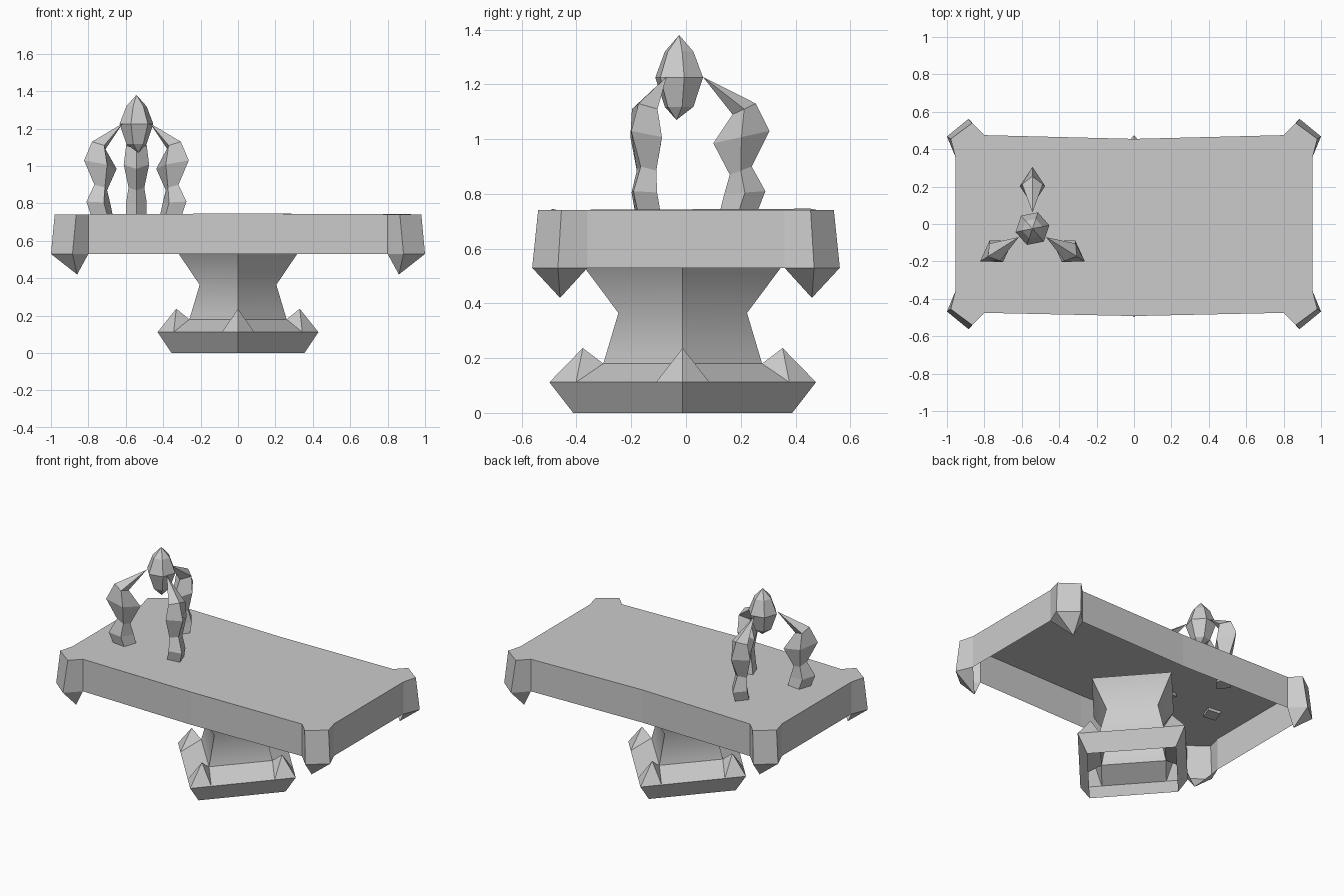
import bpy, bmesh
from math import cos, sin, radians, pi
from mathutils import Vector

cube = bpy.data.objects.get("Cube")
if cube:
    bpy.data.objects.remove(cube, do_unlink=True)

stone = bpy.data.materials.new("grey_stone")
stone.use_nodes = True
GREY = (0.6, 0.6, 0.6, 1)
stone.diffuse_color = GREY
stone.node_tree.nodes["Principled BSDF"].inputs["Base Color"].default_value = GREY


def build(name, faces, smooth=None):
    """Make an object from faces given as lists of corner points."""
    bm = bmesh.new()
    for face in faces:
        bm.faces.new([bm.verts.new(p) for p in face])
    bmesh.ops.remove_doubles(bm, verts=bm.verts, dist=0.0005)
    bmesh.ops.recalc_face_normals(bm, faces=bm.faces)
    mesh = bpy.data.meshes.new(name)
    bm.to_mesh(mesh)
    bm.free()
    mesh.materials.append(stone)
    obj = bpy.data.objects.new(name, mesh)
    bpy.context.collection.objects.link(obj)
    if smooth:
        bpy.ops.object.select_all(action='DESELECT')
        obj.select_set(True)
        bpy.context.view_layer.objects.active = obj
        bpy.ops.object.shade_smooth_by_angle(angle=radians(smooth))
    return obj


def bridge(rings):
    """Quads between successive closed rings."""
    faces = []
    for a, b in zip(rings, rings[1:]):
        n = len(a)
        for i in range(n):
            j = (i + 1) % n
            faces.append([a[i], a[j], b[j], b[i]])
    return faces


# Pedestal: hollow diamond plan, with a spike on each corner of its foot
def diamond(rx, ry, z):
    return [Vector((rx * x, ry * y - 0.012, z))
            for x, y in ((1, 0), (0, 1), (-1, 0), (0, -1))]


foot = diamond(0.355, 0.40, 0)
rim = diamond(0.43, 0.487, 0.112)
spike = diamond(0.33, 0.365, 0.237)
root = diamond(0.26, 0.29, 0.18)
waist = diamond(0.205, 0.235, 0.365)
head = diamond(0.32, 0.362, 0.535)
faces = bridge([root, waist, head])
for i in range(4):
    j = (i + 1) % 4
    near, far = rim[i].lerp(rim[j], 0.2), rim[i].lerp(rim[j], 0.8)
    faces += [
        [foot[i], foot[j], rim[j], far, near, rim[i]],
        [rim[i], near, spike[i]], [far, rim[j], spike[j]],
        [near, root[i], spike[i]], [far, spike[j], root[j]],
        [near, far, root[j], root[i]],
    ]
build("pedestal", faces, smooth=50)

# Table slab: hollow underneath, with flared corners ending in claws
TOP, LOW = 0.742, 0.53
corner_top = [(0.955, 0.36), (0.98, 0.455), (0.865, 0.54), (0.80, 0.475)]
corner_low = [(0.955, 0.36), (1.0, 0.468), (0.885, 0.562), (0.80, 0.475)]
upper, lower, claw_faces = [], [], []
for sx, sy in ((1, 1), (-1, 1), (-1, -1), (1, -1)):
    top = [Vector((sx * x, sy * y, TOP)) for x, y in corner_top]
    low = [Vector((sx * x, sy * y, LOW)) for x, y in corner_low]
    tip = Vector((sx * 0.86, sy * 0.46, 0.42))
    claw_faces += [[low[k], low[k + 1], tip] for k in range(3)]
    if sx != sy:
        top.reverse()
        low.reverse()
    upper += top
    lower += low
    # the long edges bend slightly at their middle
    if sx == sy:
        mid_y = 0.455 if sy > 0 else -0.492
        upper.append(Vector((0, mid_y, TOP + 0.004)))
        lower.append(Vector((0, mid_y, LOW)))
build("table_slab", bridge([upper, lower]) + claw_faces + [upper])

# Three holder prongs: kite sections (inner r, inner z, outer r, outer z, half width)
CENTRE = Vector((-0.543, -0.025, 0))
SECTIONS = [(0.145, 0.72, 0.28, 0.72, 0.055),
            (0.165, 0.80, 0.315, 0.81, 0.055),
            (0.185, 0.87, 0.265, 0.90, 0.042),
            (0.125, 0.985, 0.33, 1.03, 0.068),
            (0.195, 1.09, 0.28, 1.13, 0.055)]
for name, angle in (("back", 90), ("right", 212), ("left", -32)):
    out = Vector((cos(radians(angle)), sin(radians(angle)), 0))
    side = Vector((-out.y, out.x, 0))
    rings = []
    for r_in, z_in, r_out, z_out, w in SECTIONS:
        a = CENTRE + out * r_in + Vector((0, 0, z_in))
        b = CENTRE + out * r_out + Vector((0, 0, z_out))
        m = a.lerp(b, 0.5)
        rings.append([a, m - side * w, b, m + side * w])
    tip = CENTRE + out * 0.086 + Vector((0, 0, 1.228))
    last = rings[-1]
    faces = bridge(rings) + [[last[i], last[(i + 1) % 4], tip] for i in range(4)]
    build(name + "_prong", faces + [rings[0]])

# Faceted crystal held between the prongs
rings = [[CENTRE + Vector((r * cos(i * pi / 3 + t), r * sin(i * pi / 3 + t), z))
          for i in range(6)]
         for r, z, t in ((0.055, 1.118, 0.2), (0.092, 1.225, 0.2), (0.055, 1.32, 0.2))]
tips = [CENTRE + Vector((0.01, -0.01, 1.07)), CENTRE + Vector((0, 0, 1.38))]
faces = bridge(rings)
for ring, tip in zip((rings[0], rings[-1]), tips):
    faces += [[ring[i], ring[(i + 1) % 6], tip] for i in range(6)]
build("crystal", faces)
